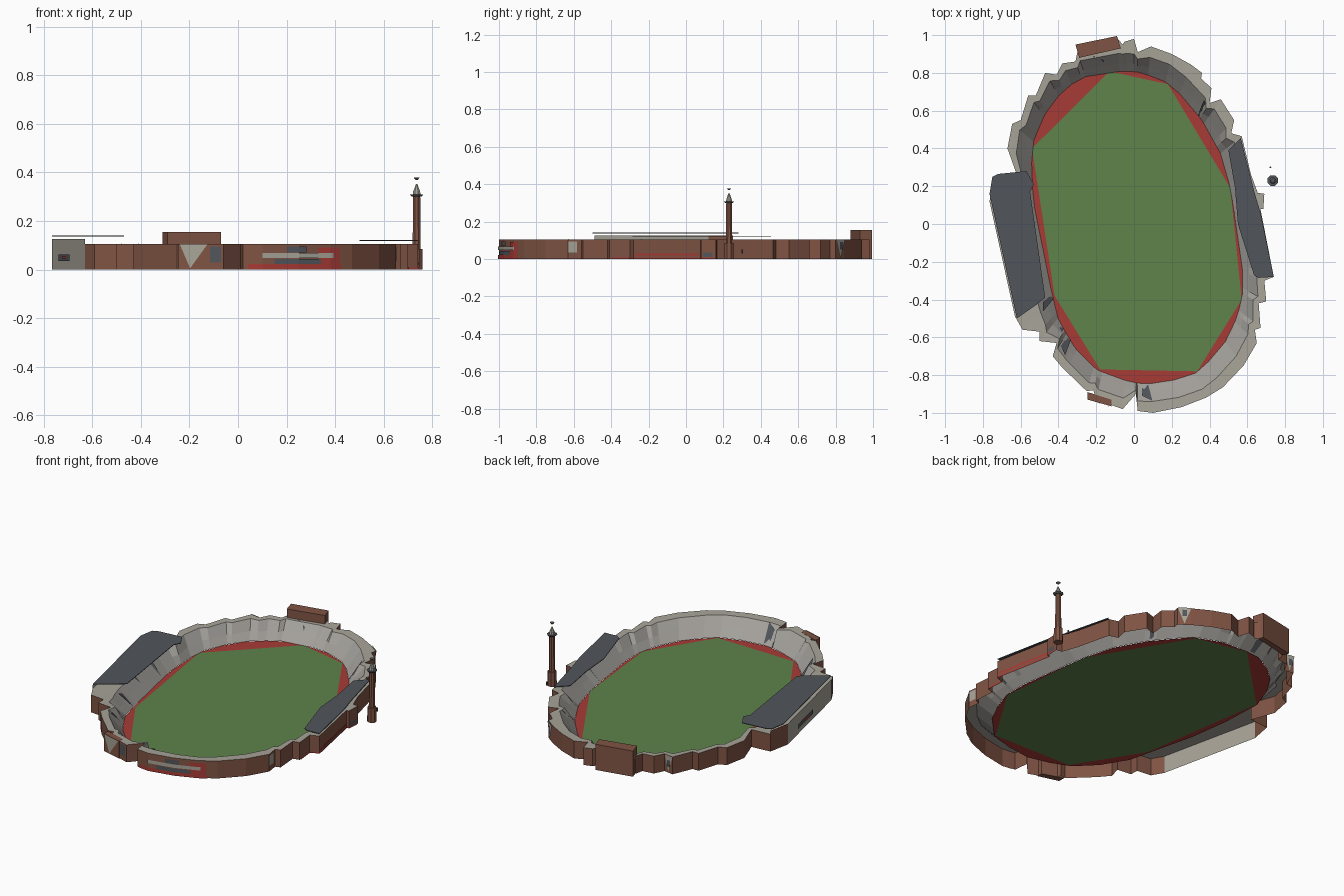
import bpy, bmesh, math
from mathutils import Vector

if "Cube" in bpy.data.objects:
    bpy.data.objects.remove(bpy.data.objects["Cube"])


def material(name, r, g, b):
    m = bpy.data.materials.new(name)
    m.diffuse_color = (r, g, b, 1)
    m.use_nodes = True
    m.node_tree.nodes["Principled BSDF"].inputs["Base Color"].default_value = m.diffuse_color
    return m


BRICK = material("brick", 0.215, 0.088, 0.058)
CONCRETE = material("concrete", 0.39, 0.37, 0.315)
SEATS = material("seat grey", 0.37, 0.355, 0.33)
SLATE = material("roof slate", 0.083, 0.091, 0.103)
GRASS = material("grass", 0.112, 0.23, 0.069)
RED = material("track red", 0.39, 0.043, 0.036)

# plan outlines
OUTER = [(-.30, .91), (-.09, .985), (-.06, .95), (-.05, .965), (0, .98), (.02, .91), (.09, .94), (.20, .90),
         (.30, .845), (.36, .80), (.355, .77), (.41, .72), (.40, .64), (.46, .66), (.53, .55), (.515, .48),
         (.57, .465), (.62, .26), (.655, .165), (.69, .16), (.685, .08), (.67, .078), (.74, -.28), (.69, -.30),
         (.70, -.41), (.66, -.42), (.67, -.55), (.64, -.56), (.65, -.63), (.58, -.75), (.47, -.865), (.38, -.92),
         (.25, -.97), (.10, -1.0), (.02, -.99), (.01, -.90), (-.06, -.98), (-.20, -.93), (-.215, -.88),
         (-.25, -.885), (-.38, -.76), (-.32, -.70), (-.43, -.70), (-.41, -.63), (-.50, -.62), (-.50, -.57),
         (-.59, -.56), (-.63, -.49), (-.765, .12), (-.74, .25), (-.62, .26), (-.67, .40), (-.645, .53),
         (-.60, .55), (-.56, .68), (-.52, .68), (-.47, .80), (-.41, .79), (-.38, .85), (-.31, .86)]
INNER = [(-.13, .81), (.03, .805), (.20, .74), (.36, .55), (.46, .37), (.51, .19), (.54, 0), (.575, -.25),
         (.575, -.40), (.53, -.53), (.47, -.65), (.34, -.785), (.20, -.83), (.05, -.85), (-.08, -.82),
         (-.20, -.77), (-.31, -.66), (-.40, -.51), (-.45, -.30), (-.50, -.10), (-.535, .15), (-.545, .40),
         (-.49, .55), (-.42, .66), (-.33, .74), (-.22, .80)]
FIELD = [(-.13, .808), (.18, .74), (.51, .19), (.57, -.40), (.335, -.78), (-.18, -.77), (-.42, -.38), (-.54, .40)]
TAU = 2 * math.pi


def angle(p):
    return math.atan2(p[1], p[0]) % TAU


def radius(poly, a):
    """Distance from the centre to the outline in direction a."""
    d = Vector((math.cos(a), math.sin(a)))
    best = 0
    for p, q in zip(poly, poly[1:] + poly[:1]):
        p, e = Vector(p), Vector(q) - Vector(p)
        den = d.x * e.y - d.y * e.x
        if abs(den) > 1e-9:
            t = (p.x * e.y - p.y * e.x) / den
            s = (p.x * d.y - p.y * d.x) / den
            if t > 0 and -1e-5 <= s <= 1 + 1e-5:
                best = max(best, t)
    return best


def polar(r, a, z):
    return (r * math.cos(a), r * math.sin(a), z)


def mesh(name, verts, faces, mats, index=None):
    me = bpy.data.meshes.new(name)
    me.from_pydata(verts, [], faces)
    for m in mats:
        me.materials.append(m)
    if index:
        for p in me.polygons:
            p.material_index = index[p.index]
    ob = bpy.data.objects.new(name, me)
    bpy.context.collection.objects.link(ob)
    return ob


def rings(name, loops, mats, index=None, closed=True):
    """Join equal-length loops of points with quads."""
    n = len(loops[0])
    faces, idx = [], []
    for k in range(len(loops) - 1):
        for i in range(n if closed else n - 1):
            j = (i + 1) % n
            faces.append((k * n + i, k * n + j, (k + 1) * n + j, (k + 1) * n + i))
            idx.append(index[k] if index else 0)
    return mesh(name, sum(loops, []), faces, mats, idx)


def prism(name, poly, z0, z1, mat):
    """Upright solid over a plan polygon."""
    n = len(poly)
    verts = [(x, y, z) for z in (z0, z1) for x, y in poly]
    faces = [tuple(range(n))[::-1], tuple(range(n, 2 * n))]
    faces += [(i, (i + 1) % n, n + (i + 1) % n, n + i) for i in range(n)]
    ob = mesh(name, verts, faces, [mat])
    bm = bmesh.new()
    bm.from_mesh(ob.data)
    bmesh.ops.recalc_face_normals(bm, faces=bm.faces)
    bm.to_mesh(ob.data)
    bm.free()
    return ob


def strip(name, p, q, z0, z1, mat, lift=0.004):
    """Thin painted band following the outer wall between two directions."""
    a0, a1 = angle(p), angle(q)
    if (a1 - a0) % TAU > math.pi:
        a0, a1 = a1, a0
    span = (a1 - a0) % TAU
    steps = [0] + sorted(s for s in ((angle(v) - a0) % TAU for v in OUTER) if 1e-4 < s < span - 1e-4) + [span]
    loops = [[polar(radius(OUTER, a0 + s) + lift, a0 + s, z) for s in steps] for z in (z0, z1)]
    return rings(name, loops, [mat], closed=False)


# pitch and running track
mesh("pitch", [(x, y, .006) for x, y in FIELD], [tuple(range(len(FIELD)))[::-1]], [GRASS])
angs = sorted(map(angle, INNER + FIELD))
rings("running_track", [[polar(max(radius(INNER, a), radius(FIELD, a)), a, .006) for a in angs],
                        [polar(radius(FIELD, a), a, .006) for a in angs]], [RED])

# outer wall, flat rim and sloping stands
H = .105
angs = sorted(map(angle, OUTER))
profile = [[], [], [], [], []]
for a in angs:
    ro, ri = radius(OUTER, a), radius(INNER, a)
    rim = ri + min(.095, (ro - ri) * .65)
    for loop, r, z in zip(profile, (ro, ro, rim, ri + (rim - ri) * .45, ri), (0, H, H - .002, .05, .008)):
        loop.append(polar(r, a, z))
bowl = rings("wall_and_stands", profile, [BRICK, CONCRETE, SEATS], [0, 1, 2, 2])
# the long west wall is pale on both sides
for p in bowl.data.polygons:
    if p.material_index == 0 and p.center.x < -.66 and -.3 < p.center.y < 0:
        p.material_index = 1

# dark gangways cut into the stands
for k, (x, y) in enumerate([(-.40, -.57), (-.36, -.63), (.38, .62), (.06, -.88), (-.17, .83), (-.47, -.42),
                            (-.53, 0), (-.51, -.2)]):
    a = angle((x, y))
    ri = radius(INNER, a)
    w = .02
    mesh(f"gangway_{k}", [polar(ri + .005, a - w, .016), polar(ri + .005, a + w, .016),
                          polar(ri + .09, a + w * 1.8, H + .002), polar(ri + .06, a - w, .085)],
         [(0, 1, 2, 3)], [SLATE])

# west grandstand: tall pale back wall, window, roof
strip("west_back_wall", (-.63, -.49), (-.765, .12), H, .125, CONCRETE, 0)
strip("west_end_wall", (-.765, .12), (-.74, .25), H, .125, BRICK, 0)
strip("west_window", (-.69, -.22), (-.735, -.015), .035, .062, SLATE)
strip("west_red_band", (-.70, -.17), (-.715, -.10), .045, .055, RED, .006)
prism("west_roof", [(-.765, .16), (-.75, .25), (-.72, .265), (-.57, .28), (-.53, .21), (-.55, .17),
                    (-.47, -.39), (-.52, -.43), (-.62, -.50)], .137, .141, SLATE)

# east stand roof and wall bands
prism("east_roof", [(.565, .455), (.50, .39), (.535, .19), (.55, 0), (.635, -.27), (.66, -.285), (.74, -.28),
                    (.67, .06), (.64, .16)], .117, .121, SLATE)
strip("east_red_band", (.735, -.27), (.68, .07), .018, .03, RED)
strip("east_red_base", (.70, -.40), (.69, .15), 0, .008, RED)
strip("east_door", (.68, .09), (.685, .14), .01, .035, SLATE)

# south entrance markings
strip("south_red_base", (.04, -.99), (.42, -.89), 0, .022, RED)
strip("south_red_side", (.33, -.94), (.415, -.895), .022, .09, RED, .003)
strip("south_white_band", (.10, -1), (.39, -.915), .048, .068, CONCRETE, .006)
strip("south_slate_band", (.15, -.99), (.34, -.935), .022, .044, SLATE, .006)
strip("south_slate_sign", (.20, -.98), (.28, -.96), .07, .095, SLATE, .006)
strip("south_west_door", (-.115, -.962), (-.07, -.975), .03, .095, SLATE)


# pale triangular gable panels
def gable(name, p, q, apex):
    pts = []
    for (x, y), z in ((p, H), (q, H), (apex, .005)):
        a = angle((x, y))
        pts.append(polar(radius(OUTER, a) + .006, a, z))
    mesh(name, pts, [(0, 1, 2)], [CONCRETE])


prism("south_gable_backing", [(-.245, -.89), (-.245, -.93), (-.12, -.965), (-.12, -.93)], 0, H, BRICK)
mesh("south_gable", [(-.24, -.936, H), (-.125, -.968, H), (-.197, -.948, .005)], [(0, 1, 2)], [CONCRETE])
gable("north_west_gable", (-.47, .80), (-.415, .795), (-.44, .798))
gable("north_east_gable", (.30, .845), (.36, .80), (.33, .82))
strip("north_west_door", (-.452, .798), (-.432, .795), .04, .08, SLATE, .010)
strip("north_east_door", (.32, .83), (.34, .815), .05, .09, SLATE, .009)
for z in (.035, .065):
    strip(f"east_pale_mark_{z}", (.648, -.585), (.65, -.628), z, z + .03, CONCRETE)

# raised block over the north gate
BLOCK = [(-.31, .95), (-.29, .88), (-.07, .93), (-.09, .995)]
prism("north_block", BLOCK, .09, .155, BRICK)
prism("north_gate_wall", [(-.31, .95), (-.30, .915), (-.08, .965), (-.09, .995)], 0, .1, BRICK)


# tower
def drum(name, z0, z1, r0, r1, mat, sides=8, x=.735, y=.23):
    bpy.ops.mesh.primitive_cone_add(vertices=sides, radius1=r0, radius2=r1, depth=z1 - z0,
                                    location=(x, y, (z0 + z1) / 2), rotation=(0, 0, math.pi / sides))
    ob = bpy.context.object
    ob.name = name
    ob.data.materials.append(mat)


drum("tower_base", 0, .085, .027, .025, BRICK)
drum("tower_shaft", .085, .30, .018, .016, BRICK)
drum("tower_gallery", .30, .309, .022, .030, SLATE)
drum("tower_lantern", .309, .325, .017, .015, CONCRETE)
drum("tower_cap", .325, .352, .014, .003, CONCRETE)
drum("tower_finial", .368, .378, .004, .013, SLATE)
drum("tower_side_post", .03, .05, .005, .005, SLATE, 6, .722, .30)
